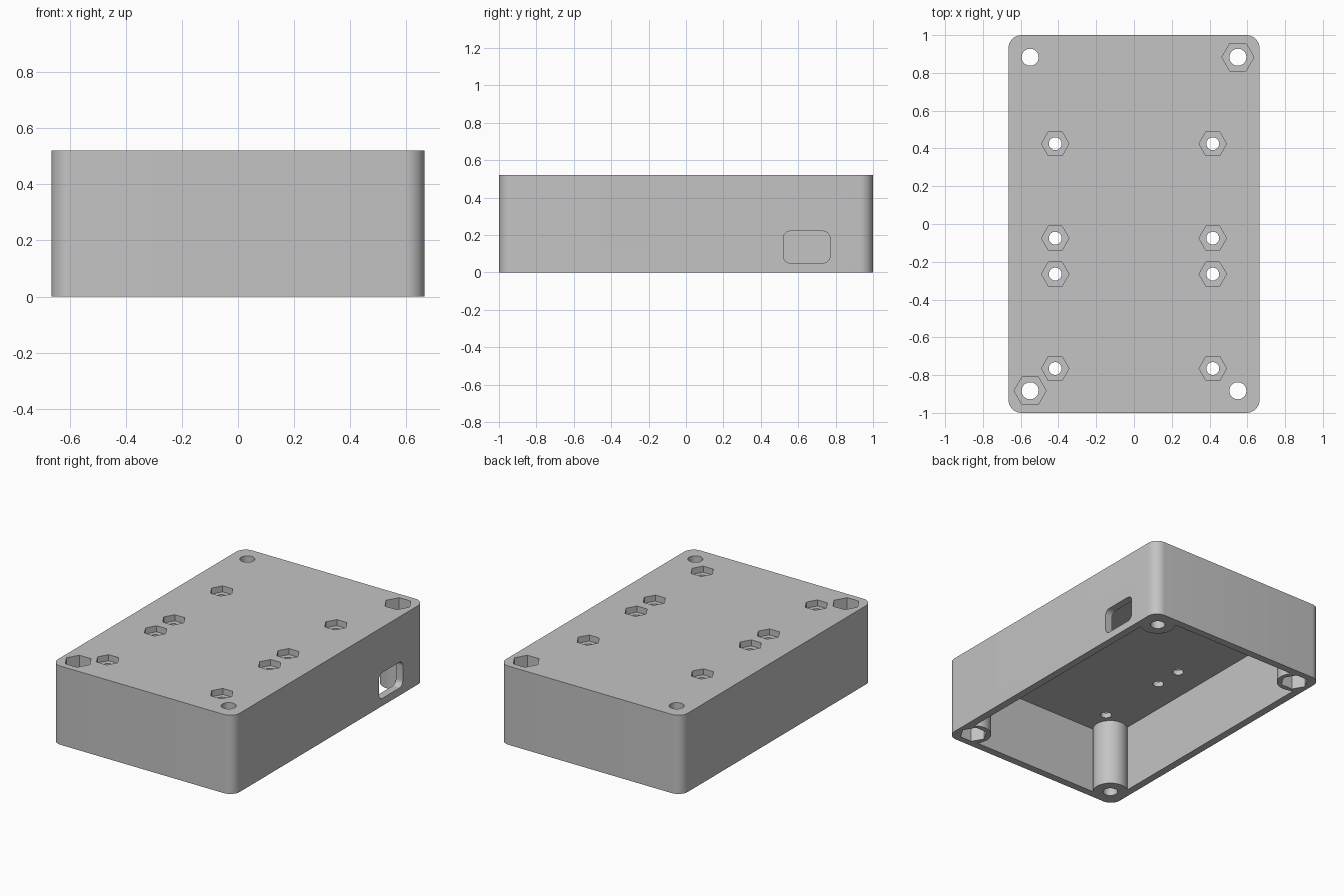
import bpy, bmesh, math
from mathutils import Matrix

if "Cube" in bpy.data.objects:
    bpy.data.objects.remove(bpy.data.objects["Cube"], do_unlink=True)

# Overall sizes
W, L, H = 1.33, 2.0, 0.52
WALL, LID = 0.05, 0.075
CORNER_X, CORNER_Y = 0.55, 0.883

grey = bpy.data.materials.new("plain grey")
grey.use_nodes = True
grey.diffuse_color = (0.55, 0.55, 0.55, 1)
grey.node_tree.nodes["Principled BSDF"].inputs["Base Color"].default_value = (0.55, 0.55, 0.55, 1)


def rounded_rect(w, h, r, steps=10):
    """Outline of a rounded rectangle, counter-clockwise."""
    pts = []
    for k, (sx, sy) in enumerate([(1, 1), (-1, 1), (-1, -1), (1, -1)]):
        for i in range(steps + 1):
            a = math.pi / 2 * (k + i / steps)
            pts.append((sx * (w / 2 - r) + r * math.cos(a),
                        sy * (h / 2 - r) + r * math.sin(a)))
    return pts


def polygon(radius, sides):
    return [(radius * math.cos(math.tau * i / sides),
             radius * math.sin(math.tau * i / sides)) for i in range(sides)]


def prism(name, outline, z0, z1, places=((0, 0),), matrix=None):
    """Extrude an outline from z0 to z1, once at each place."""
    bm = bmesh.new()
    for px, py in places:
        low = [bm.verts.new((x + px, y + py, z0)) for x, y in outline]
        high = [bm.verts.new((x + px, y + py, z1)) for x, y in outline]
        bm.faces.new(low[::-1])
        bm.faces.new(high)
        n = len(outline)
        for i in range(n):
            j = (i + 1) % n
            bm.faces.new((low[i], low[j], high[j], high[i]))
    if matrix:
        bm.transform(matrix)
    bmesh.ops.recalc_face_normals(bm, faces=bm.faces)
    mesh = bpy.data.meshes.new(name)
    bm.to_mesh(mesh)
    bm.free()
    mesh.materials.append(grey)
    ob = bpy.data.objects.new(name, mesh)
    bpy.context.scene.collection.objects.link(ob)
    return ob


def combine(target, tool, operation):
    """Apply a boolean and discard the tool."""
    mod = target.modifiers.new("boolean", 'BOOLEAN')
    mod.operation, mod.solver, mod.object = operation, 'EXACT', tool
    bpy.context.view_layer.objects.active = target
    bpy.ops.object.modifier_apply(modifier=mod.name)
    bpy.data.objects.remove(tool, do_unlink=True)


# Upside-down tray with rounded corners
case = prism("enclosure_case", rounded_rect(W, L, 0.07), 0, H)
cavity = prism("cavity", rounded_rect(W - 2 * WALL, L - 2 * WALL, 0.02),
               -0.1, H - LID)
combine(case, cavity, 'DIFFERENCE')

# Corner screw posts
corners = [(sx * CORNER_X, sy * CORNER_Y) for sx in (-1, 1) for sy in (-1, 1)]
posts = prism("posts", polygon(0.108, 48), 0, H - LID / 2, corners)
combine(case, posts, 'UNION')

# Screw holes through the posts, with nut pockets on alternating ends
combine(case, prism("post_holes", polygon(0.045, 32), -0.1, H + 0.1, corners), 'DIFFERENCE')
top_nuts = [c for c in corners if c[0] * c[1] > 0]
base_nuts = [c for c in corners if c[0] * c[1] < 0]
combine(case, prism("top_nuts", polygon(0.085, 6), H - 0.1, H + 0.1, top_nuts), 'DIFFERENCE')
combine(case, prism("base_nuts", polygon(0.085, 6), -0.1, 0.1, base_nuts), 'DIFFERENCE')

# Mounting holes in the lid with shallow nut pockets
mounts = [(sx * 0.417, y) for sx in (-1, 1) for y in (0.425, -0.075, -0.265, -0.765)]
combine(case, prism("mount_holes", polygon(0.034, 32), 0.3, H + 0.1, mounts), 'DIFFERENCE')
combine(case, prism("mount_nuts", polygon(0.073, 6), H - 0.04, H + 0.1, mounts), 'DIFFERENCE')

# Cable window in the left wall
turn = (Matrix.Translation((W / 2, 0.645, 0.135))
        @ Matrix.Rotation(math.pi / 2, 4, 'Y'))
combine(case, prism("window", rounded_rect(0.17, 0.25, 0.038), -0.15, 0.1, matrix=turn),
        'DIFFERENCE')

# Smooth the curved walls, keep edges crisp
bpy.ops.object.select_all(action='DESELECT')
case.select_set(True)
bpy.context.view_layer.objects.active = case
bpy.ops.object.shade_smooth_by_angle(angle=math.radians(30))
